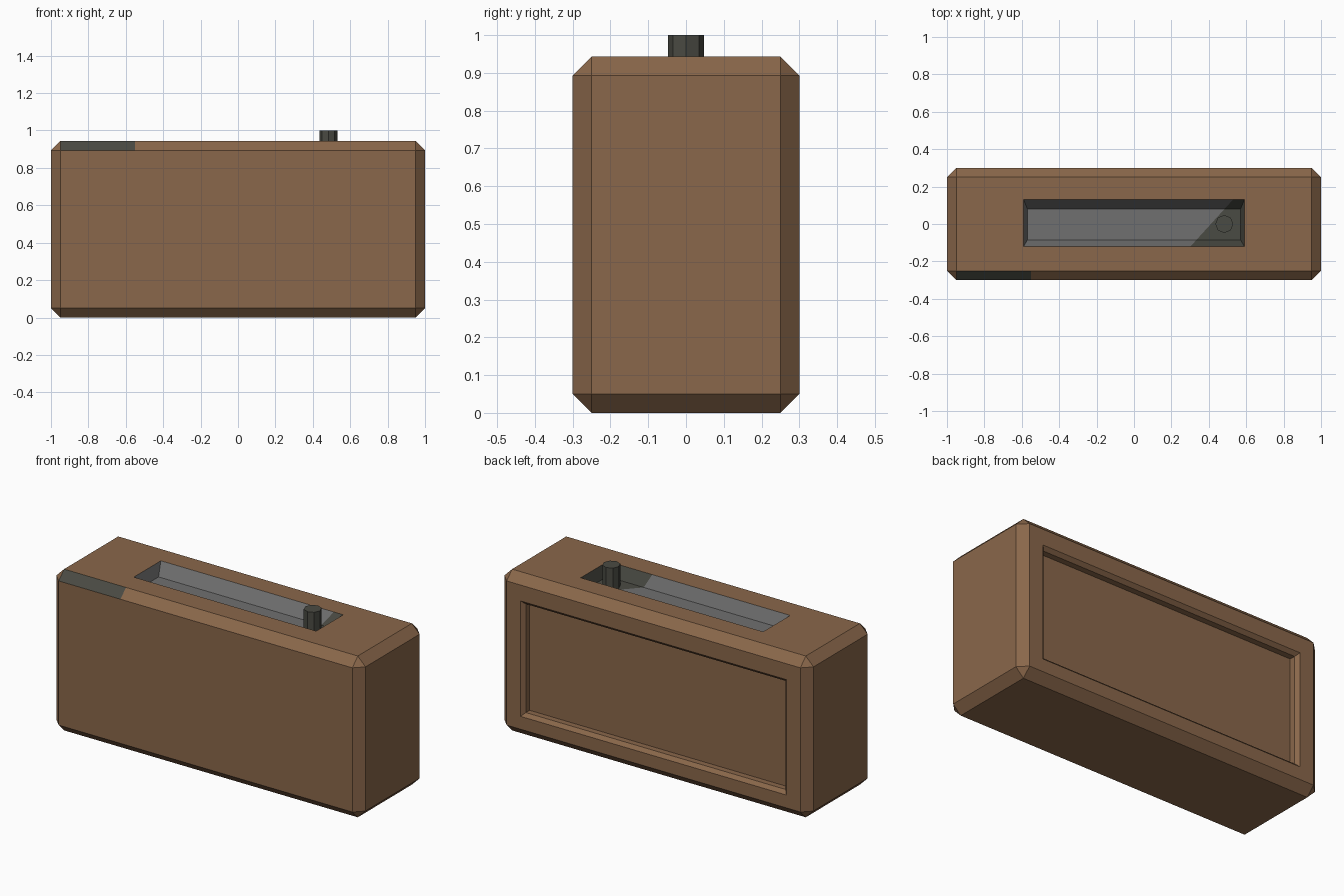
import bpy, bmesh
from mathutils import Vector, Matrix

if "Cube" in bpy.data.objects:
    bpy.data.objects.remove(bpy.data.objects["Cube"])

def material(name, rgb):
    m = bpy.data.materials.new(name)
    m.diffuse_color = (*rgb, 1)
    m.use_nodes = True
    m.node_tree.nodes["Principled BSDF"].inputs["Base Color"].default_value = m.diffuse_color
    return m

brown = material("brown_case", (0.254, 0.136, 0.069))
grey = material("grey_panel", (0.162, 0.162, 0.162))
dark = material("dark_grey", (0.068, 0.069, 0.056))

def finish(bm, name, mats):
    me = bpy.data.meshes.new(name)
    bm.to_mesh(me)
    bm.free()
    for m in mats:
        me.materials.append(m)
    ob = bpy.data.objects.new(name, me)
    bpy.context.collection.objects.link(ob)
    return ob

def biggest(bm, direction):
    d = Vector(direction)
    return max((f for f in bm.faces if f.normal.dot(d) > 0.99), key=lambda f: f.calc_area())

def sink(bm, face, axes, rings):
    """Inset a rectangular face again and again; each ring is (lo, hi) per axis plus a level."""
    third = 3 - sum(axes)
    new = []
    for (a0, a1), (b0, b1), level in rings:
        new.append(bmesh.ops.inset_individual(bm, faces=[face], thickness=0.002)["faces"])
        c = face.calc_center_median()
        for v in face.verts:
            v.co[axes[0]] = a0 if v.co[axes[0]] < c[axes[0]] else a1
            v.co[axes[1]] = b0 if v.co[axes[1]] < c[axes[1]] else b1
            v.co[third] = level
    bm.normal_update()

def cut(bm, faces, co, no):
    geom = list({e for f in faces for e in f.edges} | {v for f in faces for v in f.verts}) + list(faces)
    bmesh.ops.bisect_plane(bm, geom=geom, dist=1e-5, plane_co=co, plane_no=no)

# chamfered case
H = 0.943
bm = bmesh.new()
bmesh.ops.create_cube(bm, size=1, matrix=Matrix.Translation((0, 0, H / 2)) @ Matrix.Diagonal((2, 0.6, H, 1)))
bmesh.ops.bevel(bm, geom=bm.edges[:], offset=0.05, segments=1, affect='EDGES')
bm.normal_update()

# control panel recess in the top, speaker-like recess in the back
sink(bm, biggest(bm, (0, 0, 1)), (0, 1),
     [((-0.59, 0.59), (-0.12, 0.13), H), ((-0.57, 0.57), (-0.085, 0.08), H - 0.07)])
sink(bm, biggest(bm, (0, 1, 0)), (0, 2),
     [((-0.86, 0.86), (0.125, 0.80), 0.3), ((-0.84, 0.84), (0.145, 0.78), 0.28),
      ((-0.84, 0.84), (0.145, 0.78), 0.245)])

def in_panel(f):
    c = f.calc_center_median()
    return abs(c.x) < 0.589 and -0.119 < c.y < 0.129 and H - 0.08 < c.z < H - 0.01

def front_top_chamfer(f):
    return f.normal.y < -0.6 and f.normal.z > 0.6

# cut the dark areas of the panel and of the front top chamfer
diag_co, diag_no = Vector((0.42, 0.01, 0)), Vector((0.22, -0.20, 0)).normalized()
cut(bm, [f for f in bm.faces if in_panel(f)], diag_co, diag_no)
cut(bm, [f for f in bm.faces if front_top_chamfer(f)], (-0.55, 0, 0), (1, 0, 0))
bm.normal_update()
for f in bm.faces:
    c = f.calc_center_median()
    if in_panel(f):
        f.material_index = 2 if (c - diag_co).dot(diag_no) > 0 else 1
    elif front_top_chamfer(f) and c.x < -0.55:
        f.material_index = 2
finish(bm, "case", [brown, grey, dark])

# eight-sided knob standing in the panel
bm = bmesh.new()
z0 = H - 0.07
bmesh.ops.create_cone(bm, cap_ends=True, segments=8, radius1=0.048, radius2=0.048, depth=1 - z0,
                      matrix=Matrix.Translation((0.483, 0, (1 + z0) / 2)))
finish(bm, "knob", [dark])
